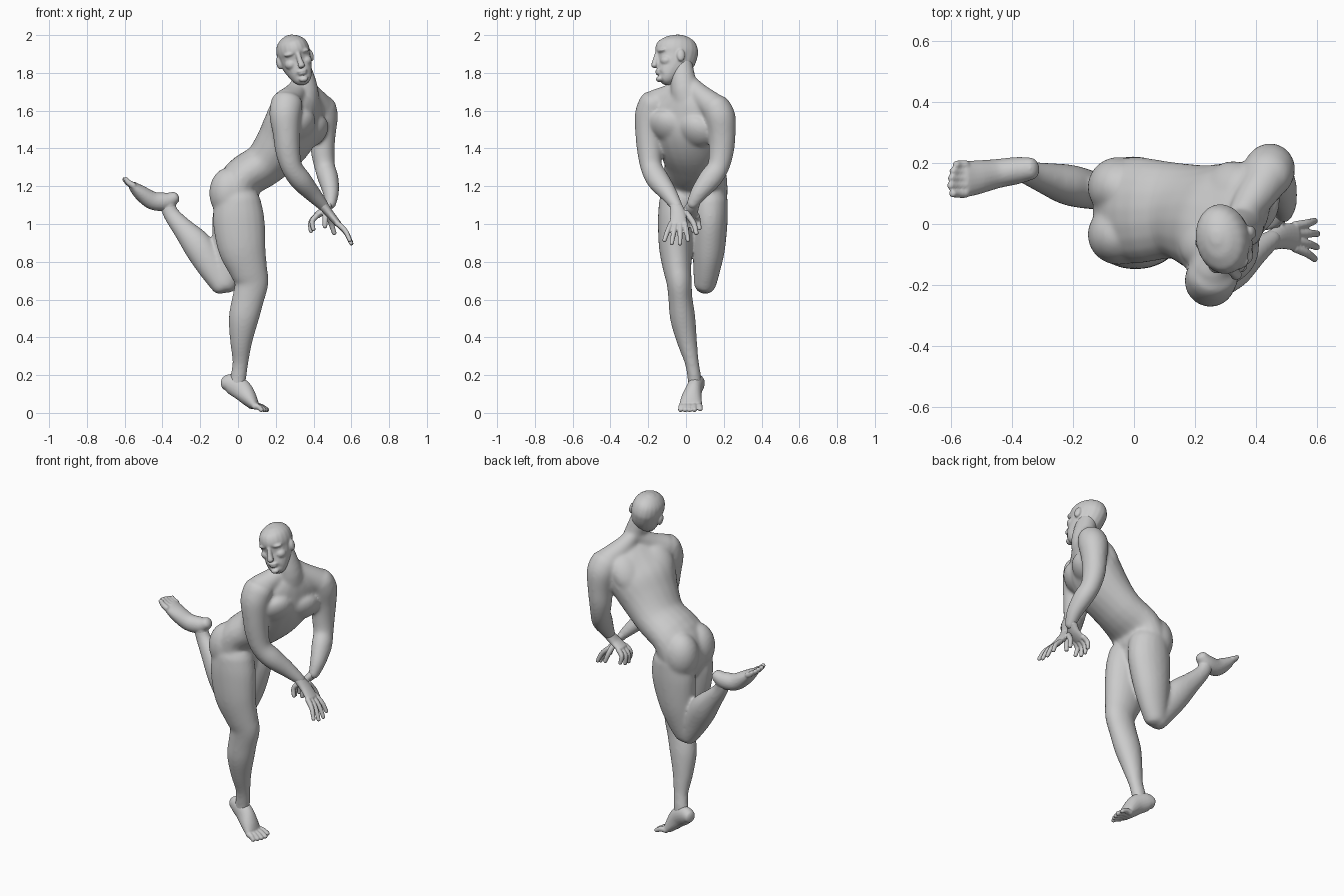
import bpy, bmesh, math
from mathutils import Vector, Matrix

SIDES = 20


def spline(p, t):
    # Catmull-Rom through stations (every number of a station is interpolated)
    i = min(int(t), len(p) - 2)
    u = t - i
    a, b, c, d = p[max(i - 1, 0)], p[i], p[i + 1], p[min(i + 2, len(p) - 1)]
    return [0.5 * (2 * B + (C - A) * u + (2 * A - 5 * B + 4 * C - D) * u * u
                   + (3 * B - A - 3 * C + D) * u ** 3) for A, B, C, D in zip(a, b, c, d)]


def loft(bm, stations, m=Matrix(), cap=0.7, steps=4):
    # station: x, y, z, half width (sideways), half depth, yaw of the side direction
    st = [tuple(s) + (0,) * (6 - len(s)) for s in stations]
    n = (len(st) - 1) * steps
    smp = [spline(st, k / steps) for k in range(n + 1)]
    pos = [Vector(s[:3]) for s in smp]
    rings = []

    def ring(c, t, yaw, a, b):
        s = Vector((math.sin(yaw), math.cos(yaw), 0))
        s = (s - t * s.dot(t)).normalized()
        d = t.cross(s)
        rings.append([bm.verts.new(m @ (c + s * a * math.cos(q) + d * b * math.sin(q)))
                      for q in (2 * math.pi * j / SIDES for j in range(SIDES))])

    for k, s in enumerate(smp):
        t = (pos[min(k + 1, n)] - pos[max(k - 1, 0)]).normalized()
        yaw, a, b = math.radians(s[5]), s[3], s[4]
        r = min(a, b) * cap
        if k == 0:
            for q in (85, 60, 30):
                q = math.radians(q)
                ring(pos[k] - t * r * math.sin(q), t, yaw, a * math.cos(q), b * math.cos(q))
        ring(pos[k], t, yaw, a, b)
        if k == n:
            for q in (30, 60, 85):
                q = math.radians(q)
                ring(pos[k] + t * r * math.sin(q), t, yaw, a * math.cos(q), b * math.cos(q))
    for r0, r1 in zip(rings, rings[1:]):
        for j in range(SIDES):
            i = (j + 1) % SIDES
            bm.faces.new((r0[j], r0[i], r1[i], r1[j]))
    bm.faces.new(rings[0][::-1])
    bm.faces.new(rings[-1])


def blob(bm, c, r, m=Matrix()):
    bmesh.ops.create_icosphere(bm, subdivisions=3, radius=1,
                               matrix=m @ Matrix.Translation(c) @ Matrix.Diagonal((*r, 1)))


def finish(bm, name, voxel, smooth):
    # fuse the overlapping pieces and soften the joins
    bmesh.ops.recalc_face_normals(bm, faces=bm.faces)
    me = bpy.data.meshes.new(name)
    bm.to_mesh(me)
    bm.free()
    ob = bpy.data.objects.new(name, me)
    bpy.context.collection.objects.link(ob)
    rm = ob.modifiers.new("fuse", 'REMESH')
    rm.mode, rm.voxel_size, rm.use_smooth_shade = 'VOXEL', voxel, True
    sm = ob.modifiers.new("soften", 'SMOOTH')
    sm.factor, sm.iterations = 0.5, smooth
    return ob


def frame(origin, forward, up):
    z = Vector(up).normalized()
    x = Vector(forward)
    x = (x - z * x.dot(z)).normalized()
    m = Matrix((x, z.cross(x), z)).transposed().to_4x4()
    m.translation = origin
    return m


def digits(bm, base, offsets, tips, r, lift):
    # fingers or toes fanning out from a knuckle line along y
    for o, tip in zip(offsets, tips):
        a = Vector(base) + Vector((0, o, 0))
        b = Vector(tip)
        mid = (a + b) / 2 + Vector(lift)
        loft(bm, [(*a, r * 1.1, r * 1.1), (*mid, r, r), (*b, r * 0.8, r * 0.8)])


# ---- body: torso, neck, arms and legs
body = bmesh.new()
loft(body, [(0, .045, 1.03, .12, .09, 0), (-.015, .045, 1.13, .17, .122, 0),
            (.027, .045, 1.24, .174, .115, 4), (.142, .043, 1.318, .158, .118, 12),
            (.232, .022, 1.42, .178, .138, 22), (.292, .01, 1.525, .205, .138, 28),
            (.335, .005, 1.62, .2, .1, 28), (.355, 0, 1.675, .12, .075, 28)], cap=.4)
# neck and trapezius slopes
loft(body, [(.345, .02, 1.60, .085, .08), (.362, -.008, 1.71, .072, .064), (.322, -.025, 1.85, .06, .056)])
for end in ((.255, -.15, 1.645), (.43, .14, 1.625)):
    loft(body, [(.34, .01, 1.76, .04, .04), (.335 + (end[0] - .335) * .5, end[1] * .5, 1.685, .06, .06),
                (*end, .072, .072)])
# chest, shoulder blades, buttocks
chest = frame((.295, .01, 1.52), (.68, -.40, -.55), (.55, -.1, .8))
for s in (-1, 1):
    blob(body, (.075, .085 * s, .03), (.06, .1, .095), chest)
    blob(body, (-.06, .095 * s, .04), (.065, .095, .12), chest)
    blob(body, (-.05, .043 + .078 * s, 1.165), (.103, .1, .135))
# right arm
loft(body, [(.26, -.168, 1.645, .078, .085), (.25, -.188, 1.58, .083, .085), (.256, -.195, 1.48, .074, .072),
            (.264, -.192, 1.385, .067, .066), (.285, -.183, 1.30, .058, .057), (.332, -.147, 1.232, .061, .058),
            (.395, -.092, 1.16, .047, .045), (.46, -.045, 1.088, .031, .029)])
# left arm
loft(body, [(.434, .155, 1.62, .078, .085), (.445, .18, 1.565, .083, .085), (.448, .19, 1.475, .073, .07),
            (.448, .187, 1.385, .067, .063), (.46, .17, 1.30, .058, .055), (.478, .128, 1.24, .061, .055),
            (.492, .07, 1.165, .047, .043), (.49, .03, 1.1, .031, .029)])
# standing right leg
loft(body, [(0, -.045, 1.13, .096, .12), (.003, -.05, 1.03, .099, .137), (.02, -.055, .88, .089, .128),
            (.055, -.046, .76, .075, .102), (.072, -.036, .69, .067, .09), (.055, -.03, .61, .064, .085),
            (.03, -.017, .5, .067, .08), (.017, .005, .38, .054, .06), (.013, .03, .27, .038, .043),
            (.002, .044, .19, .037, .043), (-.005, .046, .14, .037, .042)])
# raised left leg: thigh, then shank folded back
loft(body, [(0, .125, 1.13, .096, .12), (-.005, .125, 1.02, .096, .132), (-.025, .12, .87, .087, .112),
            (-.05, .11, .76, .072, .09), (-.072, .1, .68, .06, .068)])
loft(body, [(-.082, .1, .672, .055, .058), (-.14, .11, .775, .062, .077), (-.212, .128, .885, .067, .08),
            (-.29, .15, .975, .052, .058), (-.352, .168, 1.05, .038, .044), (-.375, .175, 1.105, .037, .042)])
blob(body, (.115, -.042, .7), (.045, .045, .055))
finish(body, "body", .0075, 24)

# ---- head, turned to the side and tilted
head = bmesh.new()
hm = frame((.30, -.05, 1.88), (.2, -.98, .05), (-.25, 0, .97))
loft(head, [(.08, 0, -.125, .034, .028), (.063, 0, -.112, .052, .05), (.042, 0, -.08, .066, .07),
            (.018, 0, -.04, .078, .094), (.003, 0, 0, .084, .109), (-.001, 0, .04, .088, .116),
            (-.005, 0, .08, .077, .102), (-.006, 0, .108, .05, .068), (-.006, 0, .121, .022, .028)], hm, cap=.15)
loft(head, [(.098, 0, .03, .014, .015), (.112, 0, -.015, .014, .016), (.121, 0, -.05, .02, .017)], hm)
blob(head, (.101, 0, -.077), (.014, .027, .008), hm)
blob(head, (.099, 0, -.091), (.014, .023, .008), hm)
blob(head, (.094, 0, -.122), (.018, .024, .015), hm)
for s in (-1, 1):
    blob(head, (.082, .034 * s, .024), (.026, .036, .013), hm)    # brow
    blob(head, (.062, .042 * s, -.03), (.034, .032, .028), hm)    # cheekbone
    blob(head, (-.005, .089 * s, -.008), (.022, .014, .034), hm)  # ear
finish(head, "head", .005, 8)

# ---- hands
hand = bmesh.new()
loft(hand, [(.44, -.058, 1.11, .031, .027), (.485, -.042, 1.055, .04, .022), (.53, -.042, 1.0, .047, .018)])
digits(hand, (.527, -.042, 1.003), (.036, .012, -.012, -.036),
       [(.593, .01, .912), (.602, -.032, .894), (.6, -.076, .895), (.593, -.115, .912)], .0135, (.008, 0, .006))
digits(hand, (.475, -.02, 1.06), (.02,), [(.51, .055, .95)], .015, (.0, .012, .0))
finish(hand, "right_hand", .004, 2)

hand = bmesh.new()
loft(hand, [(.49, .045, 1.115, .031, .027), (.458, .026, 1.075, .04, .022), (.415, .022, 1.045, .045, .018)])
digits(hand, (.417, .022, 1.045), (-.036, -.012, .012, .036),
       [(.4, -.03, .97), (.386, .004, .96), (.386, .038, .962), (.396, .072, .975)], .0135, (-.016, 0, .006))
digits(hand, (.465, .02, 1.07), (-.02,), [(.46, -.035, .985)], .015, (.0, -.012, .0))
finish(hand, "left_hand", .004, 2)

# ---- feet
foot = bmesh.new()
loft(foot, [(.003, .045, .19, .03, .034), (.002, .046, .15, .035, .038), (.008, .045, .12, .038, .038)])
loft(foot, [(-.072, .066, .158, .035, .036), (-.04, .058, .155, .041, .052), (.015, .043, .125, .043, .056),
            (.055, .03, .08, .054, .045), (.083, .025, .042, .061, .03)], cap=.5)
digits(foot, (.085, .025, .035), (.045, .02, -.003, -.025, -.046),
       [(.15, .076, .019), (.157, .045, .015), (.15, .018, .014), (.14, -.006, .014), (.126, -.03, .014)],
       .0155, (0, 0, .008))
finish(foot, "right_foot", .005, 4)

foot = bmesh.new()
loft(foot, [(-.355, .168, 1.055, .03, .035), (-.365, .172, 1.08, .034, .038), (-.37, .176, 1.115, .039, .04)])
loft(foot, [(-.336, .182, 1.14, .036, .033), (-.38, .176, 1.12, .044, .047), (-.45, .165, 1.123, .048, .048),
            (-.515, .153, 1.165, .056, .04), (-.555, .147, 1.2, .06, .026)])
digits(foot, (-.552, .147, 1.203), (-.045, -.02, .003, .025, .046),
       [(-.596, .1, 1.24), (-.603, .126, 1.239), (-.6, .15, 1.236), (-.595, .173, 1.232), (-.584, .195, 1.228)],
       .0155, (-.004, 0, -.003))
finish(foot, "left_foot", .005, 4)
